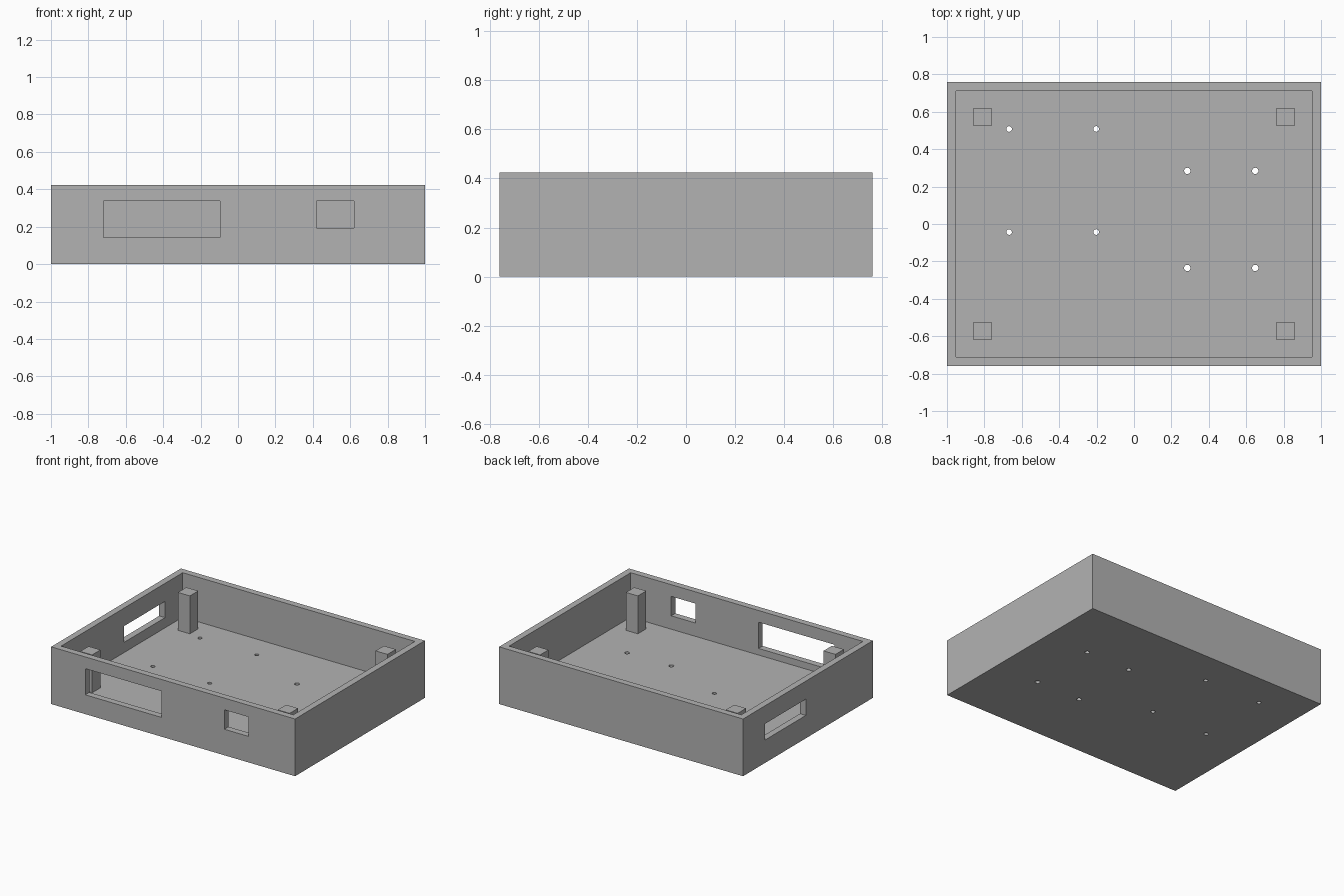
import bpy
import bmesh
from mathutils import Matrix, Vector

default = bpy.data.objects.get("Cube")
if default:
    bpy.data.objects.remove(default, do_unlink=True)

HALF_X, HALF_Y, HEIGHT = 1.0, 0.76, 0.424
WALL, FLOOR = 0.048, 0.094

grey = bpy.data.materials.new("matte grey")
grey.use_nodes = True
GREY = (0.45, 0.45, 0.45, 1)
grey.diffuse_color = GREY
grey.node_tree.nodes["Principled BSDF"].inputs["Base Color"].default_value = GREY


def finish(name, bm):
    mesh = bpy.data.meshes.new(name)
    bm.to_mesh(mesh)
    bm.free()
    mesh.materials.append(grey)
    obj = bpy.data.objects.new(name, mesh)
    bpy.context.scene.collection.objects.link(obj)
    return obj


def box(name, low, high):
    low, high = Vector(low), Vector(high)
    bm = bmesh.new()
    matrix = Matrix.Translation((low + high) / 2) @ Matrix.Diagonal((high - low).to_4d())
    bmesh.ops.create_cube(bm, size=1, matrix=matrix)
    return finish(name, bm)


def drill(name, x, y, radius):
    bm = bmesh.new()
    bmesh.ops.create_cone(bm, cap_ends=True, segments=24, radius1=radius, radius2=radius,
                          depth=0.4, matrix=Matrix.Translation((x, y, 0.05)))
    return finish(name, bm)


def cut(target, cutter):
    cutter.hide_render = True
    mod = target.modifiers.new("cut", "BOOLEAN")
    mod.operation = "DIFFERENCE"
    mod.solver = "EXACT"
    mod.object = cutter
    bpy.context.view_layer.objects.active = target
    bpy.ops.object.modifier_apply(modifier=mod.name)
    bpy.data.objects.remove(cutter, do_unlink=True)


# Open tray with a thick floor
tray = box("case_tray", (-HALF_X, -HALF_Y, 0), (HALF_X, HALF_Y, HEIGHT))
cut(tray, box("cavity_cutter", (WALL - HALF_X, WALL - HALF_Y, FLOOR),
              (HALF_X - WALL, HALF_Y - WALL, 1)))

# Two front openings and one in the -x wall
openings = {
    "display_cutter": ((-0.72, -0.9, 0.143), (-0.097, -0.6, 0.337)),
    "socket_cutter": ((0.42, -0.9, 0.193), (0.62, -0.6, 0.337)),
    "port_cutter": ((-1.1, 0.025, 0.17), (-0.85, 0.505, 0.29)),
}
for name, (low, high) in openings.items():
    cut(tray, box(name, low, high))

# Mounting holes for two boards, four each
for xs, ys, radius in (((-0.668, -0.202), (-0.043, 0.508), 0.015),
                       ((0.285, 0.648), (-0.235, 0.284), 0.017)):
    for x in xs:
        for y in ys:
            cut(tray, drill("hole_cutter", x, y, radius))

# Corner posts that stop short of the rim
for side, sx in (("right", -1), ("left", 1)):
    for end, sy in (("front", -1), ("back", 1)):
        x, y = sx * 0.81, sy * 0.572
        box(f"{end}_{side}_post", (x - 0.049, y - 0.049, FLOOR - 0.01),
            (x + 0.049, y + 0.049, 0.375))
